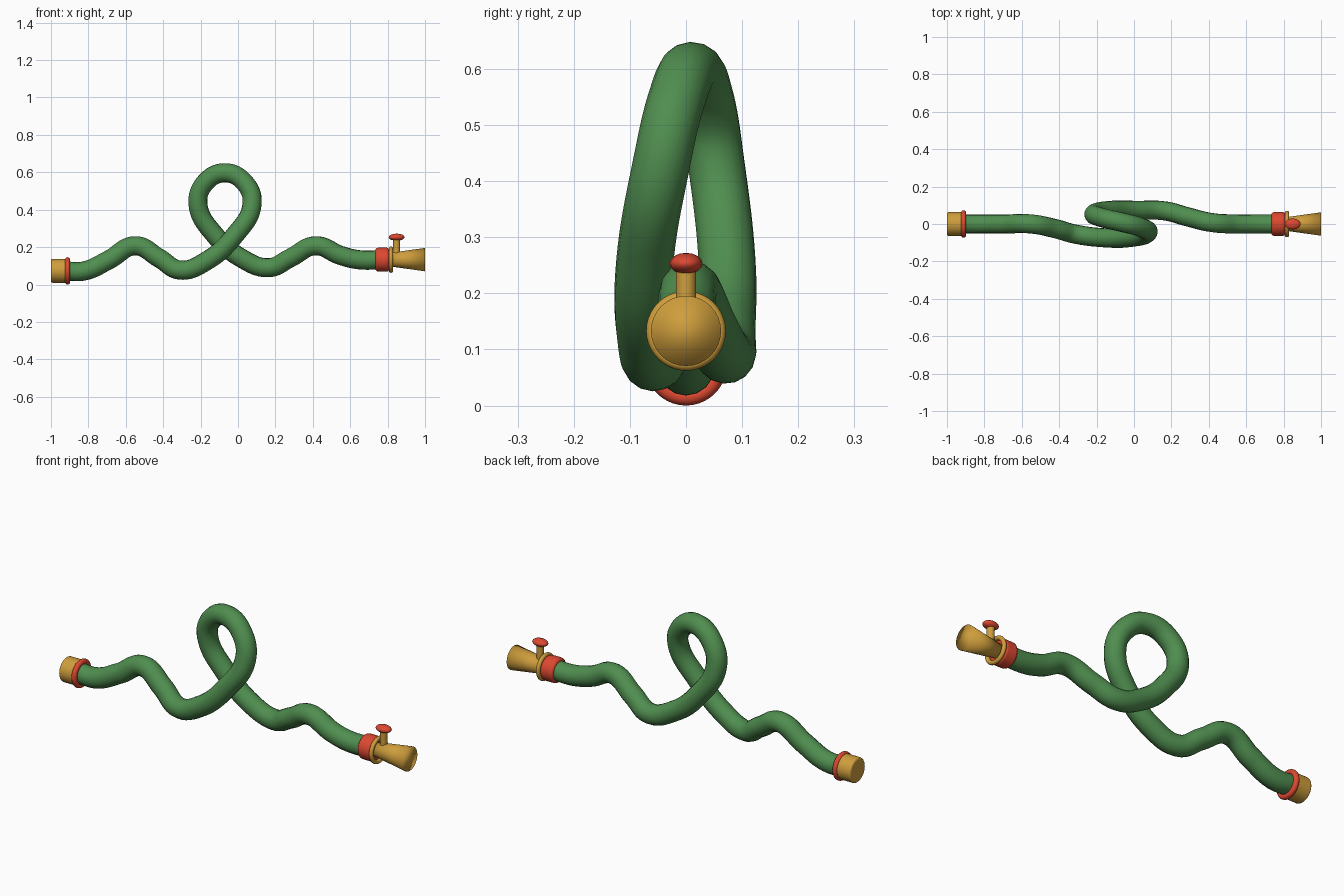
import bpy
import math
from mathutils import Matrix

cube = bpy.data.objects.get("Cube")
if cube:
    bpy.data.objects.remove(cube, do_unlink=True)


def material(name, rgb):
    m = bpy.data.materials.new(name)
    m.use_nodes = True
    m.diffuse_color = (*rgb, 1)
    m.node_tree.nodes["Principled BSDF"].inputs["Base Color"].default_value = (*rgb, 1)
    return m


GREEN = material("hose green", (0.08, 0.27, 0.08))
BRASS = material("brass", (0.62, 0.34, 0.045))
RED = material("red", (0.72, 0.065, 0.03))


def finish(name, mat, angle=40):
    ob = bpy.context.object
    ob.name = ob.data.name = name
    ob.data.materials.append(mat)
    if angle:
        bpy.ops.object.shade_smooth_by_angle(angle=math.radians(angle))
    else:
        bpy.ops.object.shade_smooth()
    return ob


def tube(name, mat, start, end, z, r1, r2, bevel=0, angle=40):
    """Cylinder or cone lying along x."""
    bpy.ops.mesh.primitive_cone_add(vertices=32, radius1=r1, radius2=r2, depth=end - start)
    mesh = bpy.context.object.data
    mesh.transform(Matrix.Translation(((start + end) / 2, 0, z)) @ Matrix.Rotation(math.pi / 2, 4, "Y"))
    ob = finish(name, mat, angle)
    if bevel:
        mod = ob.modifiers.new("rounded rim", "BEVEL")
        mod.width, mod.segments, mod.limit_method = bevel, 3, "ANGLE"
    return ob


def ring(name, mat, x, z, major, minor):
    bpy.ops.mesh.primitive_torus_add(major_radius=major, minor_radius=minor,
                                     major_segments=40, minor_segments=12)
    bpy.context.object.data.transform(
        Matrix.Translation((x, 0, z)) @ Matrix.Rotation(math.pi / 2, 4, "Y"))
    return finish(name, mat)


# Hose: a waved path with one loop
path = [
    (-0.93, 0, 0.072), (-0.82, 0, 0.073), (-0.69, 0, 0.132), (-0.55, 0, 0.207),
    (-0.42, -0.025, 0.14), (-0.31, -0.055, 0.077), (-0.17, -0.073, 0.125),
    (-0.02, -0.073, 0.26), (0.075, -0.044, 0.43), (0.035, -0.017, 0.545),
    (-0.07, 0.01, 0.597), (-0.175, 0.035, 0.545), (-0.214, 0.054, 0.43),
    (-0.12, 0.073, 0.26), (0.02, 0.073, 0.14), (0.165, 0.07, 0.09),
    (0.28, 0.04, 0.142), (0.415, 0.008, 0.207), (0.55, 0, 0.155),
    (0.65, 0, 0.132), (0.78, 0, 0.133),
]
curve = bpy.data.curves.new("hose", "CURVE")
curve.dimensions = "3D"
curve.bevel_depth = 0.051
curve.bevel_resolution = 6
curve.resolution_u = 10
curve.use_fill_caps = True
spline = curve.splines.new("BEZIER")
spline.bezier_points.add(len(path) - 1)
for point, co in zip(spline.bezier_points, path):
    point.co = co
    point.handle_left_type = point.handle_right_type = "AUTO"
hose = bpy.data.objects.new("hose", curve)
bpy.context.collection.objects.link(hose)
bpy.ops.object.select_all(action="DESELECT")
hose.select_set(True)
bpy.context.view_layer.objects.active = hose
bpy.ops.object.convert(target="MESH")
finish("hose", GREEN)

# Tap end fitting
tube("tap_connector", BRASS, -1, -0.905, 0.073, 0.064, 0.064, 0.009)
ring("tap_connector_ring", RED, -0.911, 0.073, 0.059, 0.014)

# Nozzle end fitting
AXIS = 0.133
tube("nozzle_collar", RED, 0.735, 0.809, AXIS, 0.064, 0.064, 0.014)
ring("nozzle_ring", BRASS, 0.818, AXIS, 0.06, 0.011)
tube("nozzle", BRASS, 0.79, 1, AXIS, 0.033, 0.0625, angle=0)

# Valve on top of the nozzle
bpy.ops.mesh.primitive_cylinder_add(vertices=20, radius=0.018, depth=0.1, location=(0.848, 0, 0.2))
finish("valve_stem", BRASS)
bpy.ops.mesh.primitive_uv_sphere_add(segments=16, ring_count=8, radius=1, location=(0.848, 0, 0.253))
bpy.context.object.scale = (0.043, 0.0295, 0.019)
finish("valve_handle", RED, 0)
